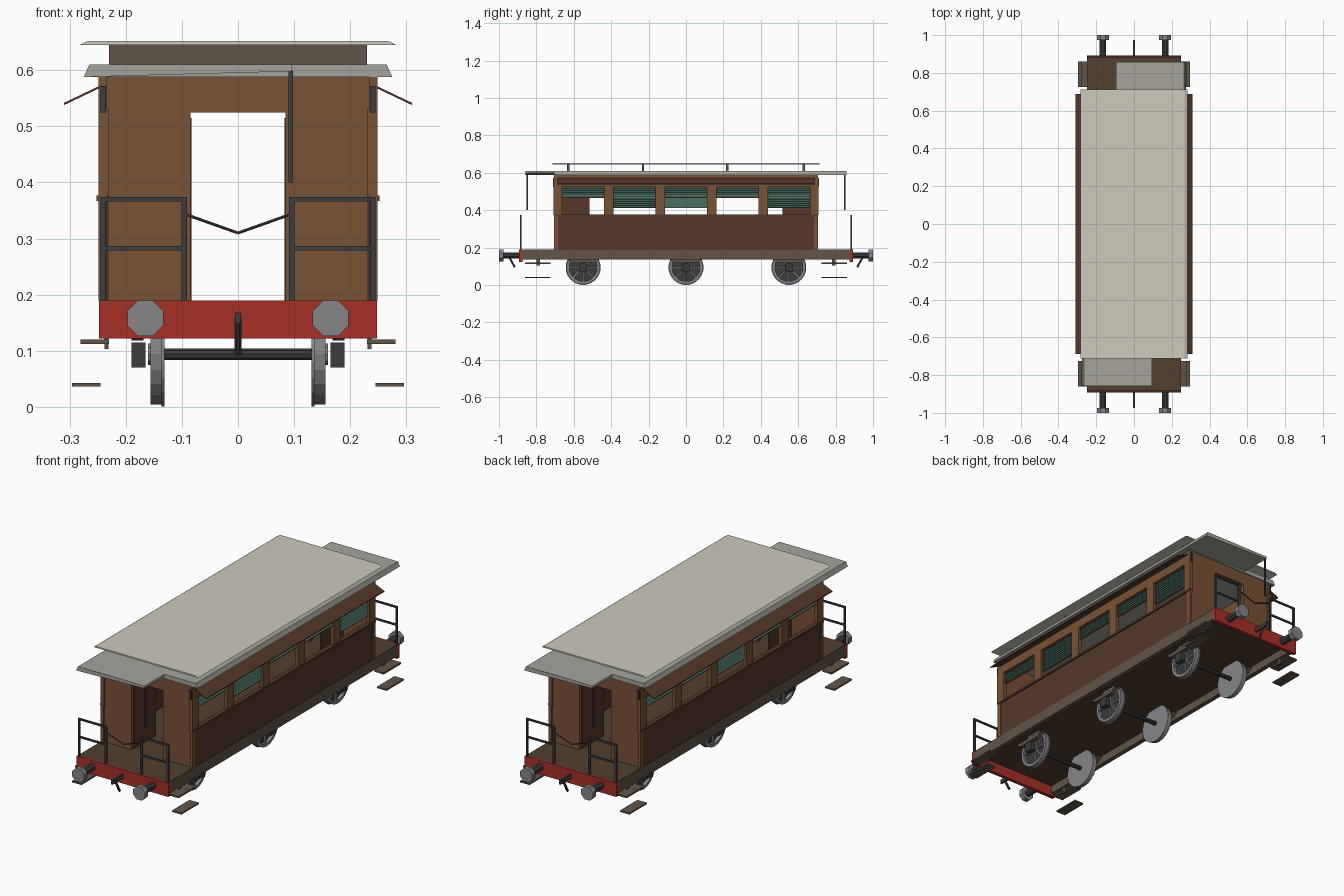
import bpy, bmesh, math
from mathutils import Vector, Matrix

if "Cube" in bpy.data.objects:
    bpy.data.objects.remove(bpy.data.objects["Cube"])


def material(name, r, g, b):
    m = bpy.data.materials.new(name)
    m.diffuse_color = (r, g, b, 1)
    m.use_nodes = True
    m.node_tree.nodes["Principled BSDF"].inputs["Base Color"].default_value = m.diffuse_color
    return m


WOOD = material("wood", .19, .085, .035)
DARK = material("dark_wood", .09, .04, .022)
FLOOR = material("floor_wood", .085, .05, .028)
FRAME = material("frame_brown", .12, .09, .065)
RED = material("red", .38, .03, .02)
IRON = material("iron", .045, .045, .05)
STEEL = material("steel", .24, .24, .25)
ROOF = material("roof_light", .61, .59, .5)
ROOF2 = material("roof_grey", .38, .37, .33)
GREEN = material("shutter_green", .07, .16, .12)


def finish(name, bm, mat):
    bmesh.ops.recalc_face_normals(bm, faces=bm.faces)
    me = bpy.data.meshes.new(name)
    bm.to_mesh(me)
    bm.free()
    me.materials.append(mat)
    ob = bpy.data.objects.new(name, me)
    bpy.context.collection.objects.link(ob)
    return ob


def box(name, x, y, z, mat, tilt=0):
    """Box from three (min, max) ranges, optionally tilted about its y axis."""
    bm = bmesh.new()
    size = Matrix.Diagonal((abs(x[1] - x[0]), abs(y[1] - y[0]), abs(z[1] - z[0]), 1))
    mid = Vector((sum(x) / 2, sum(y) / 2, sum(z) / 2))
    bmesh.ops.create_cube(bm, size=1, matrix=Matrix.Translation(mid) @ Matrix.Rotation(tilt, 4, 'Y') @ size)
    return finish(name, bm, mat)


def rod(name, p, q, r, mat, sides=8, r2=None):
    """Rod between two points."""
    p, q = Vector(p), Vector(q)
    rot = (q - p).to_track_quat('Z', 'Y').to_matrix().to_4x4()
    bm = bmesh.new()
    bmesh.ops.create_cone(bm, cap_ends=True, segments=sides, radius1=r, radius2=r if r2 is None else r2,
                          depth=(q - p).length, matrix=Matrix.Translation((p + q) / 2) @ rot
                          @ Matrix.Rotation(math.pi / sides, 4, 'Z'))
    return finish(name, bm, mat)


def prism(name, pts, axis, a, b, mat):
    """Extrude a profile: (x, z) along y, or (y, z) along x."""
    bm = bmesh.new()
    put = (lambda u, w, t: (u, t, w)) if axis == 'Y' else (lambda u, w, t: (t, u, w))
    f = bm.faces.new([bm.verts.new(put(u, w, a)) for u, w in pts])
    ext = bmesh.ops.extrude_face_region(bm, geom=[f])
    d = Vector(put(0, 0, b - a))
    bmesh.ops.translate(bm, vec=d, verts=[v for v in ext['geom'] if isinstance(v, bmesh.types.BMVert)])
    return finish(name, bm, mat)


def ring(name, x0, x1, y, z, r_out, r_in, mat, n=20):
    """Flat ring around the x axis."""
    bm = bmesh.new()
    loops = []
    for i in range(n):
        c, s = math.cos(2 * math.pi * i / n), math.sin(2 * math.pi * i / n)
        loops.append([bm.verts.new((x, y + r * c, z + r * s))
                      for x, r in ((x0, r_in), (x0, r_out), (x1, r_out), (x1, r_in))])
    for i in range(n):
        a, b = loops[i], loops[(i + 1) % n]
        for k in range(4):
            bm.faces.new((a[k], a[(k + 1) % 4], b[(k + 1) % 4], b[k]))
    return finish(name, bm, mat)


# underframe and floor
box("floor", (-.247, .247), (-.885, .885), (.175, .19), FLOOR)
for s in (-1, 1):
    box("sole_bar", (s * .225, s * .248), (-.878, .878), (.135, .188), FRAME)

# lower roof, raised sun roof and its cross bearers
prism("lower_roof", [(-.275, .588), (.275, .588), (.265, .61), (-.265, .61)], 'Y', -.705, .705, ROOF2)
for y in (-.63, -.23, .22, .63):
    box("roof_bearer", (-.23, .23), (y - .006, y + .006), (.61, .645), FRAME)
prism("sun_roof", [(-.283, .645), (.283, .645), (.268, .652), (-.268, .652)], 'Y', -.713, .713, ROOF)

# shutter drop for each bay on the two sides
BAYS = (-.55, -.275, 0, .275, .55)
DROPS = {1: (.055, .11, .055, .055, .11), -1: (.055, .055, .11, .055, .055)}

for s in (-1, 1):
    # side walls: lower panel, waist rail, top panel, pillars
    box("side_panel", (s * .23, s * .245), (-.7, .7), (.19, .375), DARK)
    box("waist_rail", (s * .23, s * .252), (-.705, .705), (.367, .377), DARK)
    box("top_panel", (s * .232, s * .247), (-.7, .7), (.524, .59), WOOD)
    edges = [-.708] + [e for b in BAYS for e in (b - .112, b + .112)] + [.708]
    for i in range(0, 12, 2):
        box("window_pillar", (s * .23, s * .249), (edges[i], edges[i + 1]), (.375, .53), WOOD)
    # louvred shutters
    for b, drop in zip(BAYS, DROPS[s]):
        n = round(drop / .011)
        for k in range(n):
            z = .519 - k * .011
            box("shutter_slat", (s * .228, s * .242), (b - .112, b + .112), (z - .0015, z + .0015), GREEN, s * .75)
        box("shutter_rail", (s * .231, s * .239), (b - .112, b + .112), (.521 - drop, .526 - drop), WOOD)
        box("shutter_back", (s * .226, s * .228), (b - .112, b + .112), (.524 - drop, .526), GREEN)
    # sloping side awning and its end brackets
    prism("awning", [(s * .247, .568), (s * .31, .538), (s * .31, .542), (s * .247, .572)], 'Y', -.688, .688, DARK)
    for e in (-1, 1):
        box("awning_bracket", (s * .235, s * .245), (e * .7, e * .712), (.525, .572), IRON)

for e in (-1, 1):
    # end wall around an open doorway, with the door leaf folded inwards
    for s in (-1, 1):
        box("end_wall", (s * .085, s * .248), (e * .685, e * .7), (.19, .588), WOOD)
        box("corner_post", (s * .234, s * .249), (e * .69, e * .706), (.19, .588), WOOD)
    box("door_lintel", (-.085, .085), (e * .685, e * .7), (.525, .588), WOOD)
    box("door_leaf", (e * .083, e * .09), (e * .515, e * .685), (.19, .515), DARK)

    # half-width porch roof with hanging post
    prism("porch_roof", [(e * -.095, .598), (e * .275, .588), (e * .265, .61), (e * -.095, .61)],
          'Y', e * .7, e * .858, ROOF2)
    box("porch_post", (e * -.09, e * -.098), (e * .845, e * .853), (.4, .6), IRON)

    # red headstock, draw hook
    box("headstock", (-.248, .248), (e * .875, e * .893), (.122, .19), RED)
    box("hook_shank", (-.005, .005), (e * .89, e * .975), (.148, .168), IRON)
    rod("coupling_link", (0, e * .95, .158), (0, e * .915, .094), .006, IRON, 6)

    for s in (-1, 1):
        # buffers
        rod("buffer_shank", (s * .165, e * .89, .158), (s * .165, e * .978, .158), .018, IRON, 8)
        rod("buffer_head", (s * .165, e * .975, .158), (s * .165, e, .158), .0345, STEEL, 8)
        # platform railing and chain
        y = (e * .88, e * .888)
        for x in (.24, .096):
            box("railing_post", (s * (x - .005), s * (x + .005)), y, (.19, .374), IRON)
        for z in (.283, .37):
            box("railing_bar", (s * .091, s * .245), y, (z - .004, z + .004), IRON)
        rod("chain", (s * .093, e * .884, .343), (0, e * .884, .31), .003, IRON, 6)
        # two footsteps with bracket
        box("upper_step", (s * .23, s * .281), (e * .725, e * .86), (.112, .12), FRAME)
        box("lower_step", (s * .245, s * .296), (e * .725, e * .86), (.036, .043), FRAME)
        box("step_bracket", (s * .231, s * .238), (e * .78, e * .8), (.103, .14), FRAME)

# wheelsets
R = .094
for y in (-.55, 0, .55):
    rod("axle", (-.15, y, R), (.15, y, R), .011, IRON, 10)
    for s in (-1, 1):
        rod("wheel_flange", (s * .131, y, R), (s * .136, y, R), R, STEEL, 20)
        rod("wheel_web", (s * .136, y, R), (s * .14, y, R), .08, IRON, 20)
        ring("wheel_rim", s * .136, s * .156, y, R, .09, .075, STEEL)
        for k in range(4):
            a = math.pi * k / 4
            d = Vector((0, math.cos(a), math.sin(a))) * .077
            c = Vector((s * .147, y, R))
            rod("wheel_spoke", c - d, c + d, .0055, STEEL, 4)
        rod("wheel_hub", (s * .136, y, R), (s * .16, y, R), .02, STEEL, 10)
        # axle box and leaf spring
        box("axle_box", (s * .165, s * .19), (y - .022, y + .022), (.07, .115), IRON)
        prism("leaf_spring", [(y - .088, .137), (y + .088, .137), (y + .06, .118), (y - .06, .118)],
              'X', s * .168, s * .19, FRAME)
